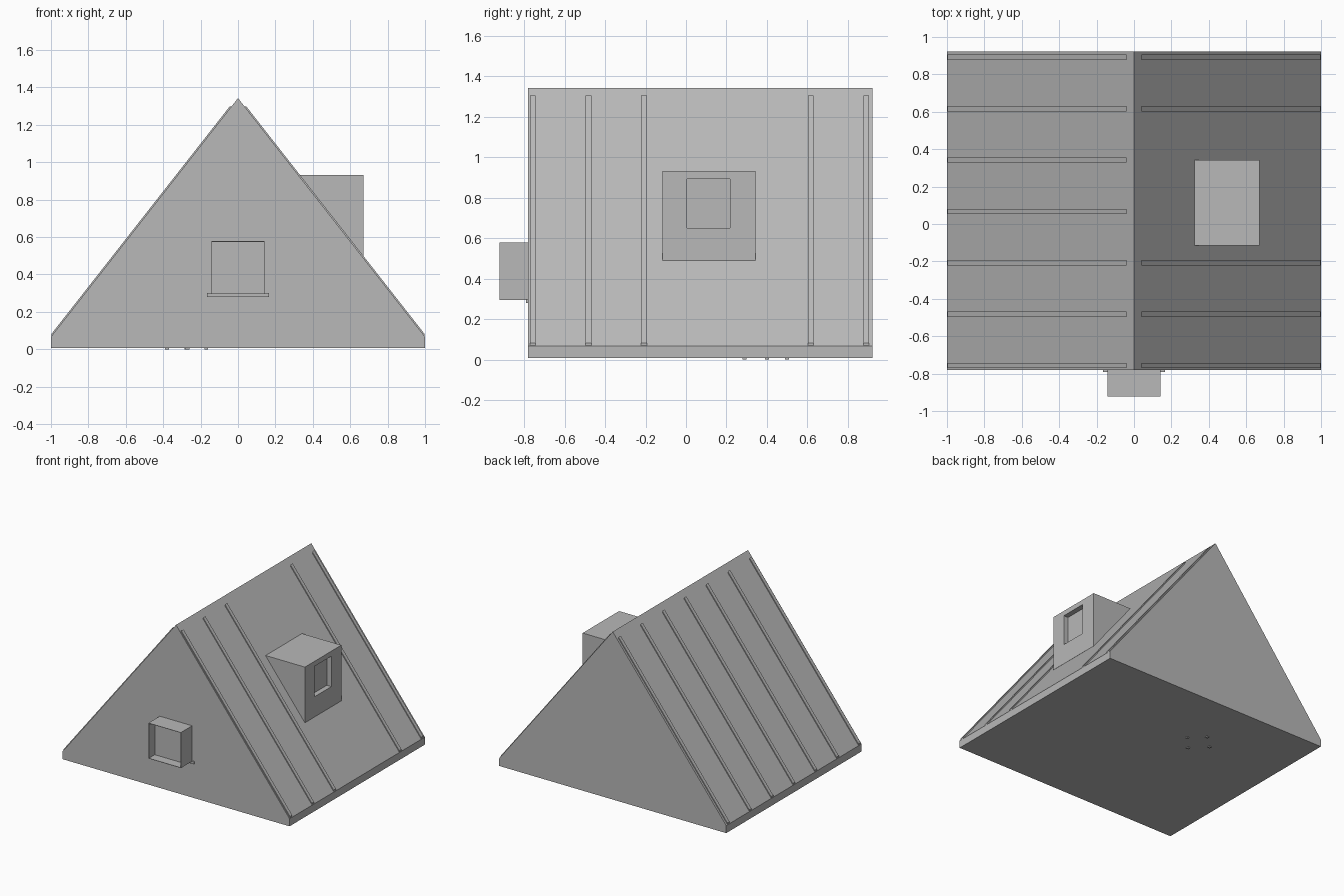
import bpy
import bmesh
from mathutils import Vector

cube = bpy.data.objects.get("Cube")
if cube:
    bpy.data.objects.remove(cube)

# Single plain colour
grey = bpy.data.materials.new("plain_grey")
grey.use_nodes = True
colour = (0.48, 0.48, 0.48, 1)
grey.diffuse_color = colour
grey.node_tree.nodes["Principled BSDF"].inputs["Base Color"].default_value = colour

FRONT, BACK = -0.78, 0.922
BASE, EAVE, RIDGE = 0.007, 0.067, 1.343


def roof_z(x):
    return RIDGE - (RIDGE - EAVE) * abs(x)


def finish(name, bm):
    bmesh.ops.recalc_face_normals(bm, faces=bm.faces)
    mesh = bpy.data.meshes.new(name)
    bm.to_mesh(mesh)
    bm.free()
    mesh.materials.append(grey)
    obj = bpy.data.objects.new(name, mesh)
    bpy.context.collection.objects.link(obj)
    return obj


def prism(name, profile, y0, y1):
    """Extrude an x-z profile along y."""
    bm = bmesh.new()
    face = bm.faces.new([bm.verts.new((x, y0, z)) for x, z in profile])
    result = bmesh.ops.extrude_face_region(bm, geom=[face])
    verts = [v for v in result["geom"] if isinstance(v, bmesh.types.BMVert)]
    bmesh.ops.translate(bm, verts=verts, vec=(0, y1 - y0, 0))
    return finish(name, bm)


def box(name, low, high, opening=None):
    """Box between two corners; opening = (outward axis, low, high, depth)."""
    low, high = Vector(low), Vector(high)
    bm = bmesh.new()
    bmesh.ops.create_cube(bm, size=1)
    for v in bm.verts:
        v.co = [high[i] if v.co[i] > 0 else low[i] for i in range(3)]
    if opening:
        direction, rect_low, rect_high, depth = opening
        direction = Vector(direction)
        bm.normal_update()
        face = max(bm.faces, key=lambda f: f.normal.dot(direction))
        bmesh.ops.inset_region(bm, faces=[face], thickness=0.02)
        centre = face.calc_center_median()
        # Fit the inset to the opening, then push its floor inwards
        for v in face.verts:
            for i in range(3):
                if not direction[i]:
                    v.co[i] = rect_high[i] if v.co[i] > centre[i] else rect_low[i]
        floor = bmesh.ops.extrude_discrete_faces(bm, faces=[face])["faces"][0]
        bmesh.ops.translate(bm, verts=floor.verts, vec=-direction * depth)
    return finish(name, bm)


# House body with low eaves
prism("house_body", [(-1, BASE), (1, BASE), (1, EAVE), (0, RIDGE), (-1, EAVE)],
      FRONT, BACK)

# Raised roof ribs; the dormer takes the place of two on the left slope
for i in range(7):
    y = -0.757 + i * 0.2747
    for side, label in ((-1, "right"), (1, "left")):
        if side == 1 and i in (3, 4):
            continue
        ends = (0.04, 0.998)
        lower = [(side * x, roof_z(x) - 0.01) for x in ends]
        upper = [(side * x, roof_z(x) + 0.012) for x in reversed(ends)]
        prism(f"{label}_roof_rib_{i + 1}", lower + upper, y - 0.014, y + 0.014)

# Flat-topped dormer with recessed window
box("dormer", (0.324, -0.115, 0.489), (0.67, 0.343, 0.932),
    ((1, 0, 0), (0, 0.004, 0.65), (0, 0.217, 0.892), 0.04))

# Projecting front window box, open to the front
box("front_window_box", (-0.143, -0.922, 0.295), (0.142, FRONT + 0.01, 0.578),
    ((0, -1, 0), (-0.14, 0, 0.298), (0.139, 0, 0.575), 0.075))
box("front_window_sill", (-0.165, FRONT - 0.01, 0.28), (0.165, FRONT + 0.01, 0.3))

# Small feet under the floor
for i, (x, y) in enumerate([(-0.17, 0.4), (-0.275, 0.5), (-0.27, 0.29), (-0.38, 0.4)]):
    box(f"floor_foot_{i + 1}", (x - 0.01, y - 0.01, 0), (x + 0.01, y + 0.01, BASE + 0.01))
